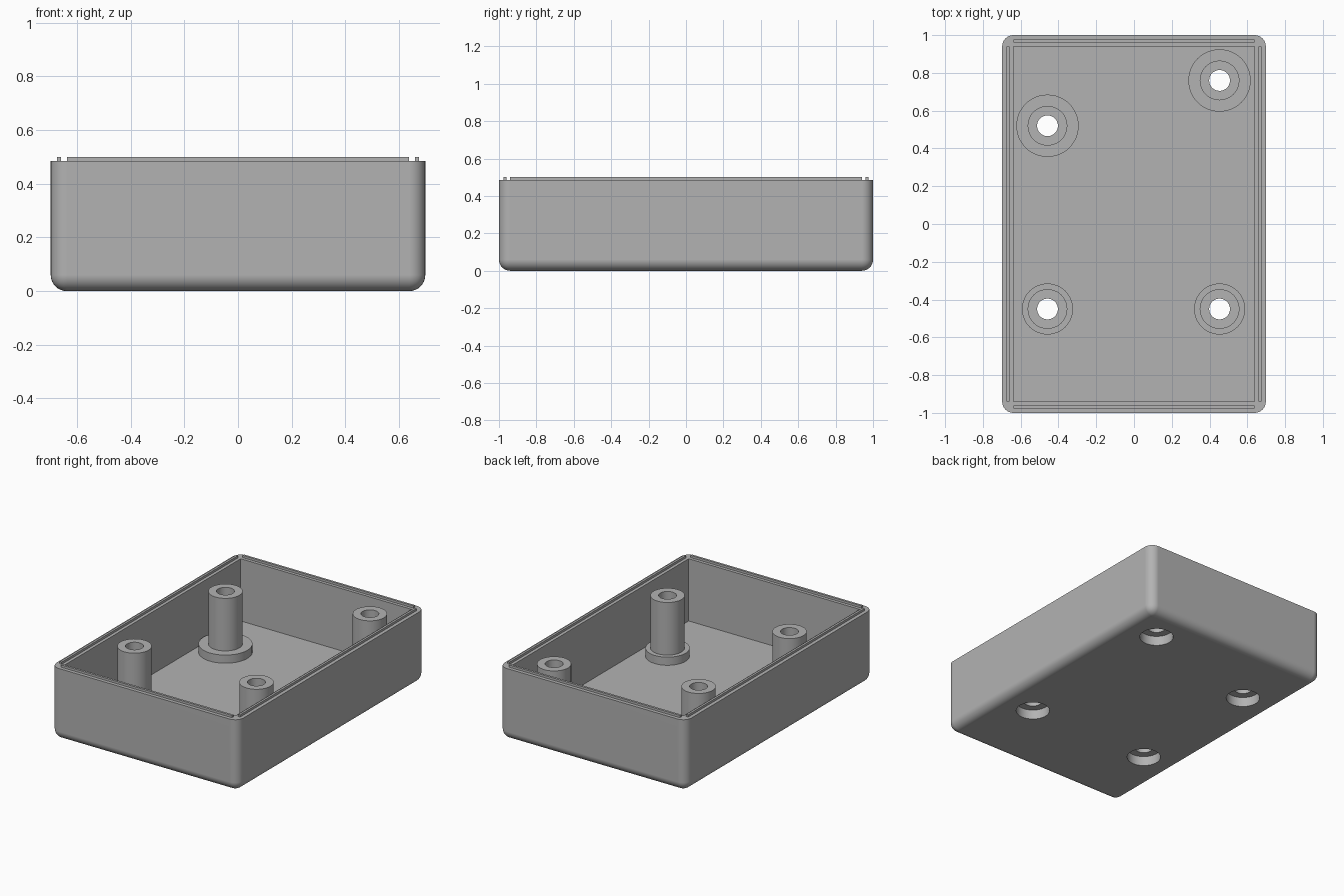
import bpy
import bmesh
import math

HALF_X, HALF_Y = 0.698, 1.0
RIM, TOP, FLOOR = 0.485, 0.5, 0.065
WALL = 0.06
BORE, POST_R, POST_TOP, COLLAR_TOP = 0.055, 0.105, 0.475, 0.12
# Post positions with their collar radii
POSTS = {
    "back_left_post": (0.453, 0.76, 0.165),
    "back_right_post": (-0.458, 0.52, 0.165),
    "front_left_post": (0.453, -0.45, 0.135),
    "front_right_post": (-0.458, -0.45, 0.135),
}

default_cube = bpy.data.objects.get("Cube")
if default_cube:
    bpy.data.objects.remove(default_cube, do_unlink=True)

grey = bpy.data.materials.new("plain_grey")
grey.use_nodes = True
grey.diffuse_color = (0.45, 0.45, 0.45, 1)
grey.node_tree.nodes["Principled BSDF"].inputs["Base Color"].default_value = grey.diffuse_color


def finish(name, bm):
    bmesh.ops.recalc_face_normals(bm, faces=bm.faces)
    mesh = bpy.data.meshes.new(name)
    bm.to_mesh(mesh)
    bm.free()
    mesh.materials.append(grey)
    obj = bpy.data.objects.new(name, mesh)
    bpy.context.collection.objects.link(obj)
    return obj


def activate(obj):
    bpy.ops.object.select_all(action="DESELECT")
    obj.select_set(True)
    bpy.context.view_layer.objects.active = obj


def box_mesh(low, high):
    bm = bmesh.new()
    bmesh.ops.create_cube(bm, size=1)
    for v in bm.verts:
        v.co = [h if c > 0 else l for c, l, h in zip(v.co, low, high)]
    return bm


def lathe(name, profile, x, y, steps=48):
    """Revolve a closed (radius, height) outline around a vertical axis."""
    bm = bmesh.new()
    rings = []
    for i in range(steps):
        a = 2 * math.pi * i / steps
        rings.append([bm.verts.new((x + r * math.cos(a), y + r * math.sin(a), z))
                      for r, z in profile])
    n = len(profile)
    for i, ring in enumerate(rings):
        after = rings[(i + 1) % steps]
        for j in range(n):
            k = (j + 1) % n
            bm.faces.new((ring[j], after[j], after[k], ring[k]))
    return finish(name, bm)


def cut(obj, cutter):
    mod = obj.modifiers.new("cut", "BOOLEAN")
    mod.operation = "DIFFERENCE"
    mod.solver = "EXACT"
    mod.object = cutter
    activate(obj)
    bpy.ops.object.modifier_apply(modifier=mod.name)
    bpy.data.objects.remove(cutter, do_unlink=True)


def smooth(obj):
    activate(obj)
    bpy.ops.object.shade_smooth_by_angle(angle=math.radians(35))
    mod = obj.modifiers.new("flat_faces", "WEIGHTED_NORMAL")
    mod.keep_sharp = True


# Tray: block rounded at the vertical and bottom edges
bm = box_mesh((-HALF_X, -HALF_Y, 0), (HALF_X, HALF_Y, RIM))
edges = [e for e in bm.edges if min(v.co.z for v in e.verts) < 0.01]
bmesh.ops.bevel(bm, geom=edges, offset=WALL, segments=8, profile=0.5, affect="EDGES")
tray = finish("tray", bm)

# Hollow interior with square corners
cut(tray, finish("cavity_cutter", box_mesh(
    (WALL - HALF_X, WALL - HALF_Y, FLOOR), (HALF_X - WALL, HALF_Y - WALL, 1))))

# Wide screw recesses through the floor
for x, y, collar in POSTS.values():
    bm = bmesh.new()
    bmesh.ops.create_cone(bm, cap_ends=True, segments=48, radius1=POST_R,
                          radius2=POST_R, depth=0.4)
    bmesh.ops.translate(bm, verts=bm.verts, vec=(x, y, 0))
    cut(tray, finish("recess_cutter", bm))
smooth(tray)

# Hollow posts with collars, closing the recesses from above
for name, (x, y, collar) in POSTS.items():
    outline = [(BORE, FLOOR), (collar, FLOOR), (collar, COLLAR_TOP),
               (POST_R, COLLAR_TOP), (POST_R, POST_TOP), (BORE, POST_TOP)]
    smooth(lathe(name, outline, x, y))

# Thin ridges standing on the rim, open at the corners
INSET, THICK = 0.024, 0.015
for side, label in ((-1, "right"), (1, "left")):
    xs = sorted((side * (HALF_X - INSET), side * (HALF_X - INSET - THICK)))
    finish(label + "_ridge", box_mesh((xs[0], WALL - HALF_Y, RIM - 0.01),
                                      (xs[1], HALF_Y - WALL, TOP)))
for side, label in ((-1, "front"), (1, "back")):
    ys = sorted((side * (HALF_Y - INSET), side * (HALF_Y - INSET - THICK)))
    finish(label + "_ridge", box_mesh((WALL - HALF_X, ys[0], RIM - 0.01),
                                      (HALF_X - WALL, ys[1], TOP)))
